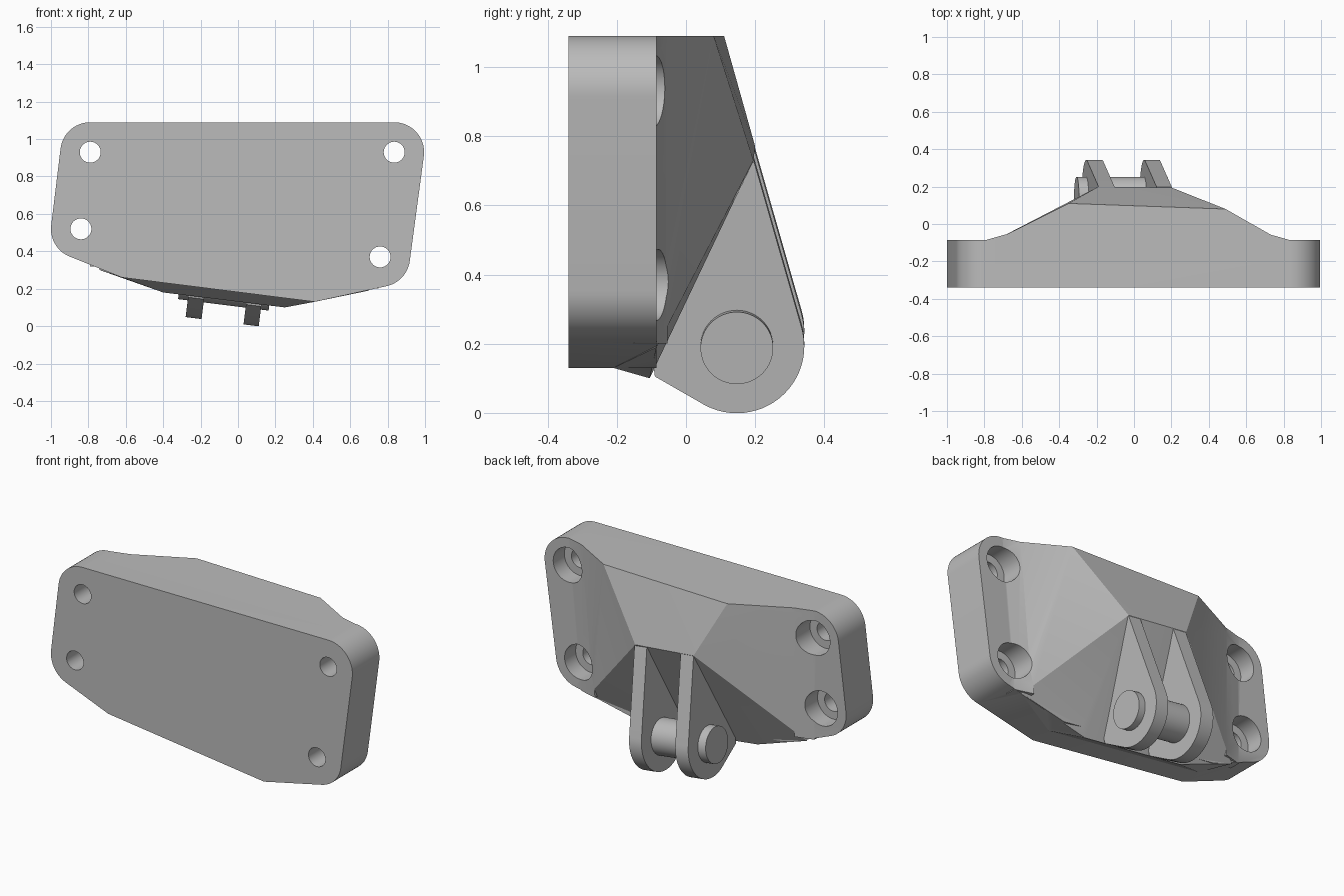
import bpy, bmesh
from math import pi, sin, cos, radians
from mathutils import Matrix, Vector

cube = bpy.data.objects.get("Cube")
if cube:
    bpy.data.objects.remove(cube, do_unlink=True)

steel = bpy.data.materials.new("plain_grey")
steel.use_nodes = True
GREY = (0.5, 0.5, 0.5, 1)
steel.diffuse_color = GREY
steel.node_tree.nodes["Principled BSDF"].inputs["Base Color"].default_value = GREY

# The clevis and lower edge are turned about the depth axis
TILT = Matrix.Rotation(radians(7.2), 4, 'Y')


def hull(name, points, matrix=None):
    """Solid made from the convex hull of some points."""
    bm = bmesh.new()
    for p in points:
        bm.verts.new(p)
    res = bmesh.ops.convex_hull(bm, input=bm.verts[:])
    loose = {g for g in res["geom_interior"] + res["geom_unused"] if isinstance(g, bmesh.types.BMVert)}
    bmesh.ops.delete(bm, geom=list(loose), context='VERTS')
    bmesh.ops.dissolve_limit(bm, angle_limit=0.004, verts=bm.verts[:], edges=bm.edges[:])
    if matrix:
        bm.transform(matrix)
    bmesh.ops.recalc_face_normals(bm, faces=bm.faces[:])
    mesh = bpy.data.meshes.new(name)
    bm.to_mesh(mesh)
    bm.free()
    ob = bpy.data.objects.new(name, mesh)
    bpy.context.collection.objects.link(ob)
    mesh.materials.append(steel)
    return ob


def ring(a, b, r, n=64):
    return [(a + r * cos(2 * pi * i / n), b + r * sin(2 * pi * i / n)) for i in range(n)]


def prism_y(name, outline, y0, y1):
    return hull(name, [(x, y, z) for x, z in outline for y in (y0, y1)])


def prism_x(name, outline, x0, x1):
    return hull(name, [(x, y, z) for y, z in outline for x in (x0, x1)], TILT)


def combine(target, other, operation):
    mod = target.modifiers.new("combine", 'BOOLEAN')
    mod.operation = operation
    mod.solver = 'EXACT'
    mod.object = other
    bpy.context.view_layer.objects.active = target
    bpy.ops.object.modifier_apply(modifier=mod.name)
    bpy.data.objects.remove(other, do_unlink=True)


def smooth(ob):
    bpy.ops.object.select_all(action='DESELECT')
    ob.select_set(True)
    bpy.context.view_layer.objects.active = ob
    bpy.ops.object.shade_smooth_by_angle(angle=radians(22))


# Mounting plate: rounded corners share their centres with the bolt holes
FRONT, BACK, TOP = -0.34, -0.085, 1.09
holes = [(-0.79, 0.93), (0.835, 0.93), (0.76, 0.37), (-0.84, 0.52)]
outline = [(-0.62, 0.26), (0.41, 0.13)]
for hx, hz in holes:
    outline += ring(hx, hz, 0.16)
body = prism_y("bracket_body", outline, FRONT, BACK)

# Faceted hump rising from the plate to the lugs
hump = hull("hump", [
    (-0.74, BACK, TOP), (-0.35, 0.11, TOP), (0.49, 0.08, TOP), (0.78, BACK, TOP),
    (-0.74, -0.2, TOP), (0.78, -0.2, TOP),
    (-0.19, 0.2, 0.77), (0.2, 0.195, 0.73),
    (-0.74, BACK, 0.30), (0.70, BACK, 0.19),
    (-0.4, -0.105, 0.18), (0.25, -0.105, 0.10),
    (-0.62, -0.21, 0.26), (0.41, -0.21, 0.13)])
combine(body, hump, 'UNION')

# Shallow blends where the hump meets the plate
for side, x_top, x_low, z_low in ((-1, -0.74, -0.74, 0.32), (1, 0.78, 0.70, 0.20)):
    pts = []
    for x, z in ((x_top, TOP), (x_low, z_low)):
        pts += [(x + side * 0.05, BACK, z), (x - side * 0.06, -0.054, z),
                (x + side * 0.05, -0.15, z), (x - side * 0.06, -0.15, z)]
    combine(body, hull("blend", pts), 'UNION')

# Bolt holes with wider counterbores from the back
for hx, hz in holes:
    combine(body, prism_y("bolt_hole", ring(hx, hz, 0.056, 40), -0.5, 0.1), 'DIFFERENCE')
    combine(body, prism_y("counterbore", ring(hx, hz, 0.103), -0.19, 0.2), 'DIFFERENCE')
smooth(body)

# Pair of lugs: round eye tapering up to the hump ridge
PIN_Y, PIN_Z = 0.147, 0.208
profile = ring(PIN_Y, PIN_Z, 0.195) + [(0.197, 0.745), (0.14, 0.72), (-0.09, 0.12), (-0.1, 0.2)]
for name, u0, u1 in (("right_lug", -0.284, -0.198), ("left_lug", 0.028, 0.11)):
    smooth(prism_x(name, profile, u0, u1))

# Cross pin through both lugs
smooth(prism_x("cross_pin", ring(PIN_Y, PIN_Z, 0.105), -0.336, 0.152))
